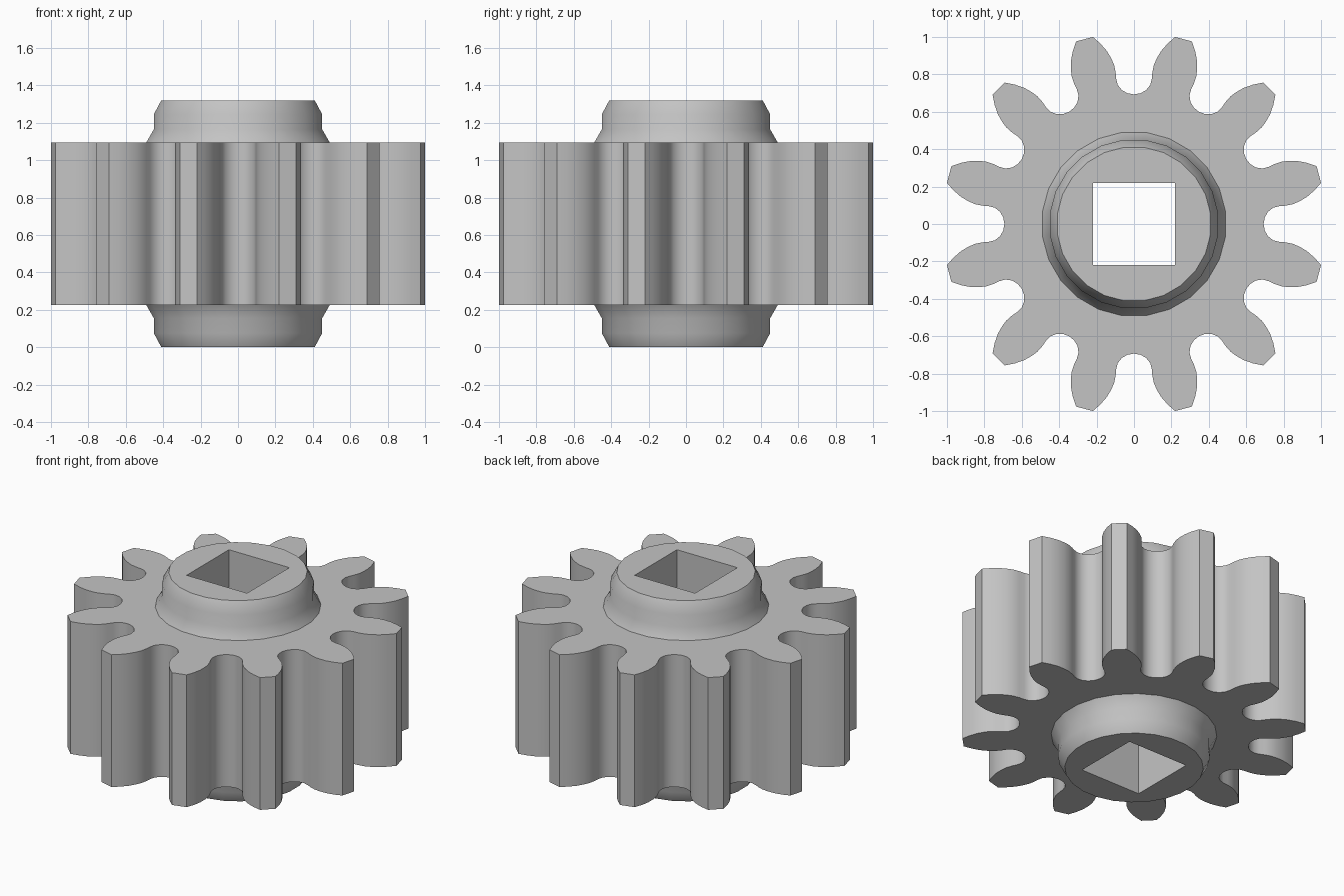
import bpy, bmesh, math

cube = bpy.data.objects.get("Cube")
if cube:
    bpy.data.objects.remove(cube, do_unlink=True)

TEETH, HUB_SIDES, HEIGHT = 12, 24, 1.32
FACE_Z = 0.225          # height of the toothed body's lower face
BORE = 0.22             # half width of the square bore

# Half of one tooth gap, from the root centre to the tooth tip
GAP = [(0, 0.693), (0.035, 0.699), (0.065, 0.716), (0.087, 0.744),
       (0.095, 0.775), (0.098, 0.81), (0.106, 0.85), (0.121, 0.884),
       (0.145, 0.925), (0.18, 0.965), (0.22, 1.0)]

# Hub profile (radius, height) from the outer end to the toothed body
HUB = [(0.41, 0), (0.45, 0.075), (0.45, 0.155), (0.49, FACE_Z)]

bm = bmesh.new()


def ring(points, z):
    """Closed loop of vertices and edges at one height."""
    verts = [bm.verts.new((x, y, z)) for x, y in points]
    for a, b in zip(verts, verts[1:] + verts[:1]):
        bm.edges.new((a, b))
    return verts


def wall(lower, upper):
    """Quads between two loops of equal length."""
    n = len(lower)
    for i in range(n):
        j = (i + 1) % n
        bm.faces.new((lower[i], lower[j], upper[j], upper[i]))


def cap(outer, inner, nz):
    """Flat face with a hole between two loops at the same height."""
    edges = []
    for loop in (outer, inner):
        edges += [bm.edges.get(p) for p in zip(loop, loop[1:] + loop[:1])]
    bmesh.ops.triangle_fill(bm, edges=edges, use_beauty=True, normal=(0, 0, nz))


def circle(radius):
    r = radius / math.cos(math.pi / HUB_SIDES)
    angles = [(i + 0.5) * math.tau / HUB_SIDES for i in range(HUB_SIDES)]
    return [(r * math.cos(a), r * math.sin(a)) for a in angles]


def gear_outline():
    gap = GAP[::-1] + [(-x, y) for x, y in GAP[1:]]
    points = []
    for i in range(TEETH):
        a = i * math.tau / TEETH
        c, s = math.cos(a), math.sin(a)
        points += [(x * c - y * s, x * s + y * c) for x, y in gap]
    return points


# Each end: bore edge, stepped hub and toothed face
outline = gear_outline()
square = [(BORE, -BORE), (BORE, BORE), (-BORE, BORE), (-BORE, -BORE)]
ends = []
for top in (False, True):
    def level(z):
        return HEIGHT - z if top else z
    nz = 1 if top else -1
    bore = ring(square, level(0))
    hub = [ring(circle(r), level(z)) for r, z in HUB]
    teeth = ring(outline, level(FACE_Z))
    cap(hub[0], bore, nz)
    for a, b in zip(hub, hub[1:]):
        wall(a, b)
    cap(teeth, hub[-1], nz)
    ends.append((bore, teeth))

# Bore walls and tooth flanks join the two ends
for lower, upper in zip(*ends):
    wall(lower, upper)
bmesh.ops.recalc_face_normals(bm, faces=bm.faces)

mesh = bpy.data.meshes.new("pinion_gear")
bm.to_mesh(mesh)
bm.free()
gear = bpy.data.objects.new("pinion_gear", mesh)
bpy.context.collection.objects.link(gear)

# Plain grey material
grey = bpy.data.materials.new("light_grey")
grey.use_nodes = True
colour = (0.55, 0.55, 0.55, 1)
grey.diffuse_color = colour
grey.node_tree.nodes["Principled BSDF"].inputs["Base Color"].default_value = colour
mesh.materials.append(grey)

# Smooth flanks and hubs, crisp rims and tooth tips
bpy.ops.object.select_all(action="DESELECT")
gear.select_set(True)
bpy.context.view_layer.objects.active = gear
bpy.ops.object.shade_smooth_by_angle(angle=math.radians(38))
